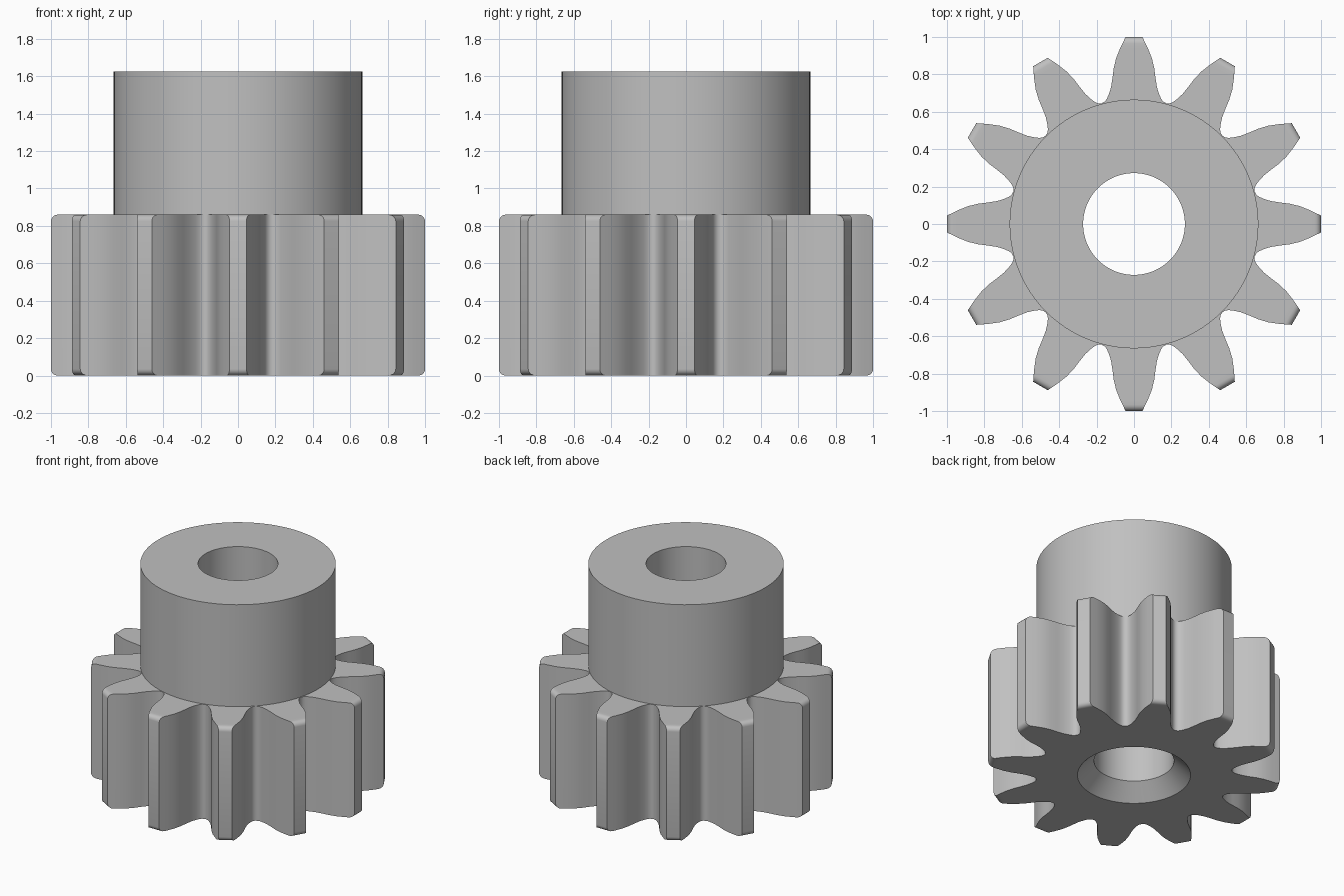
import bpy, bmesh, math
from mathutils import Matrix, Vector

cube = bpy.data.objects.get("Cube")
if cube:
    bpy.data.objects.remove(cube, do_unlink=True)

TEETH = 12
SEGS = 96
GEAR_H, HUB_H = 0.86, 1.625
HUB_R, BORE_R, SINK_R, SINK_D = 0.665, 0.272, 0.385, 0.11
ROUND = 0.035          # rounding of the tooth tip ends

steel = bpy.data.materials.new("steel grey")
steel.use_nodes = True
grey = (0.527, 0.527, 0.527, 1)
steel.diffuse_color = grey
steel.node_tree.nodes["Principled BSDF"].inputs["Base Color"].default_value = grey


def finish(bm, name):
    bmesh.ops.remove_doubles(bm, verts=bm.verts[:], dist=1e-5)
    bmesh.ops.recalc_face_normals(bm, faces=bm.faces[:])
    mesh = bpy.data.meshes.new(name)
    bm.to_mesh(mesh)
    bm.free()
    mesh.materials.append(steel)
    obj = bpy.data.objects.new(name, mesh)
    bpy.context.collection.objects.link(obj)
    bpy.ops.object.select_all(action='DESELECT')
    obj.select_set(True)
    bpy.context.view_layer.objects.active = obj
    bpy.ops.object.shade_smooth_by_angle(angle=math.radians(40))
    return obj


def ring(bm, points, z):
    return [bm.verts.new((x, y, z)) for x, y in points]


def skin(bm, a, b):
    n = len(a)
    for i in range(n):
        bm.faces.new((a[i], a[(i + 1) % n], b[(i + 1) % n], b[i]))


def circle(r):
    return [(r * math.cos(math.tau * i / SEGS), r * math.sin(math.tau * i / SEGS))
            for i in range(SEGS)]


# Tooth flank as (half width, distance from axis), from below the tip to the root
FLANK = [(0.074, 0.94), (0.096, 0.885), (0.109, 0.83), (0.115, 0.78),
         (0.123, 0.73), (0.136, 0.69), (0.146, 0.668), (0.157, 0.654)]
VALLEY = (0.173, 0.645)


def gear_outline(cut):
    half = [(0.045 + 0.48 * cut, 1 - cut)] + FLANK
    tooth = [(-x, y) for x, y in reversed(half)] + half + [VALLEY]
    points = []
    for t in range(TEETH):
        turn = Matrix.Rotation(-math.tau * t / TEETH, 2)
        points += [tuple(turn @ Vector(p)) for p in tooth]
    return points


# Toothed rim: stacked outlines with the tip ends rounded
bm = bmesh.new()
steps = [math.pi / 2 * i / 5 for i in range(6)]
low = [(ROUND * (1 - math.sin(a)), ROUND * (1 - math.cos(a))) for a in steps]
layers = [(z, cut) for cut, z in low]
layers += [(GEAR_H - z, cut) for z, cut in reversed(layers)]
rings = [ring(bm, gear_outline(cut), z) for z, cut in layers]
for a, b in zip(rings, rings[1:]):
    skin(bm, a, b)

# Flat end faces around the countersink and the hub
for outer, r, z in ((rings[0], SINK_R, 0), (rings[-1], HUB_R, GEAR_H)):
    inner = ring(bm, circle(r), z)
    edges = []
    for loop in (outer, inner):
        for i, v in enumerate(loop):
            w = loop[(i + 1) % len(loop)]
            edges.append(bm.edges.get((v, w)) or bm.edges.new((v, w)))
    bmesh.ops.triangle_fill(bm, edges=edges, use_beauty=True)
finish(bm, "toothed_rim")

# Hub with through bore and countersunk lower mouth
bm = bmesh.new()
profile = [(SINK_R, 0), (BORE_R, SINK_D), (BORE_R, HUB_H), (HUB_R, HUB_H), (HUB_R, GEAR_H)]
rings = [ring(bm, circle(r), z) for r, z in profile]
for a, b in zip(rings, rings[1:]):
    skin(bm, a, b)
hub = finish(bm, "bored_hub")

# The open shell must face outward: its top ring points up
if any(p.normal.z < -0.9 for p in hub.data.polygons):
    hub.data.flip_normals()
